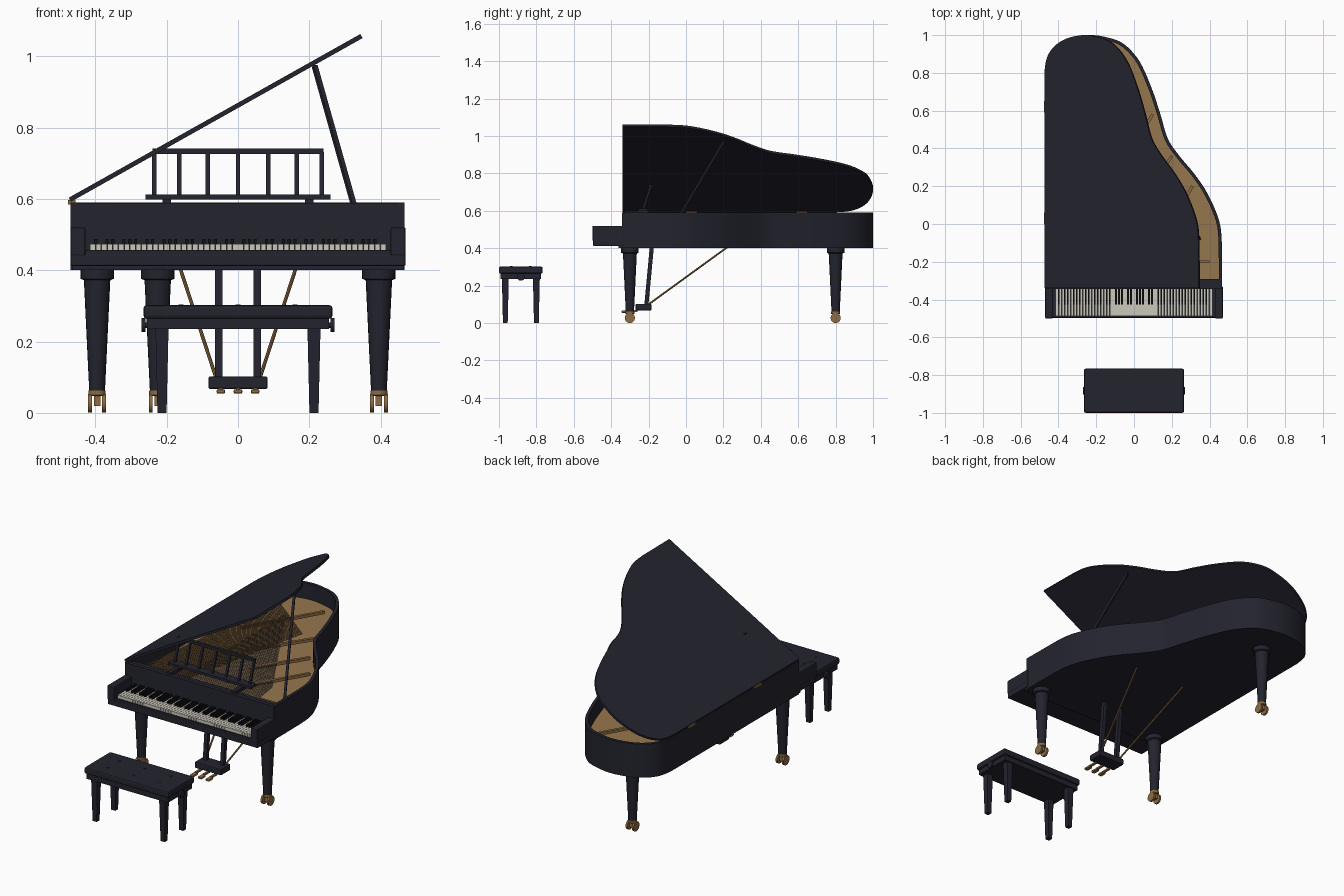
import bpy, bmesh, math
from mathutils import Vector, Matrix

if "Cube" in bpy.data.objects:
    bpy.data.objects.remove(bpy.data.objects["Cube"])


def material(name, r, g, b):
    m = bpy.data.materials.new(name)
    m.use_nodes = True
    m.diffuse_color = (r, g, b, 1)
    m.node_tree.nodes["Principled BSDF"].inputs["Base Color"].default_value = (r, g, b, 1)
    return m


LACQUER = material("dark lacquer", .017, .017, .028)
EBONY = material("black key", .006, .006, .008)
IVORY = material("ivory key", .60, .57, .50)
WOOD = material("soundboard wood", .30, .18, .075)
BRASS = material("brass", .27, .15, .055)
STEEL = material("steel string", .22, .22, .23)


def finish(name, bm, *mats, smooth=False, bevel=0):
    bmesh.ops.recalc_face_normals(bm, faces=bm.faces)
    mesh = bpy.data.meshes.new(name)
    bm.to_mesh(mesh)
    bm.free()
    ob = bpy.data.objects.new(name, mesh)
    bpy.context.collection.objects.link(ob)
    for m in mats:
        mesh.materials.append(m)
    if bevel:
        mod = ob.modifiers.new("Bevel", 'BEVEL')
        mod.width, mod.segments = bevel, 2
    if smooth:
        bpy.ops.object.select_all(action='DESELECT')
        ob.select_set(True)
        bpy.context.view_layer.objects.active = ob
        bpy.ops.object.shade_smooth_by_angle(angle=math.radians(35))
    return ob


def add_box(bm, lo, hi):
    lo, hi = Vector(lo), Vector(hi)
    m = Matrix.Translation((lo + hi) / 2) @ Matrix.Diagonal((hi - lo).to_4d())
    m[3][3] = 1
    bmesh.ops.create_cube(bm, size=1, matrix=m)


def box(name, lo, hi, mat, bevel=0):
    bm = bmesh.new()
    add_box(bm, lo, hi)
    return finish(name, bm, mat, bevel=bevel)


def add_beam(bm, a, b, r1, r2=None, sides=4):
    """Straight bar from a to b with a regular cross-section."""
    a, b = Vector(a), Vector(b)
    d = b - a
    spin = Matrix.Rotation(math.pi / sides, 4, 'Z')
    m = Matrix.Translation((a + b) / 2) @ d.to_track_quat('Z', 'Y').to_matrix().to_4x4() @ spin
    bmesh.ops.create_cone(bm, cap_ends=True, segments=sides, radius1=r1,
                          radius2=r1 if r2 is None else r2, depth=d.length, matrix=m)


def beams(name, pairs, r, mat, sides=4):
    bm = bmesh.new()
    for a, b in pairs:
        add_beam(bm, a, b, r, sides=sides)
    return finish(name, bm, mat, smooth=sides > 4)


# Curved plan outline: straight spine on the left, bent side on the right
FRONT = -.34
CURVE = [(.465, -.1), (.45, .02), (.39, .16), (.32, .265), (.245, .355), (.18, .45),
         (.14, .58), (.095, .715), (.03, .86), (-.05, .95), (-.13, .985), (-.24, 1),
         (-.365, .97), (-.445, .9), (-.47, .8)]


def outline(steps=5):
    p = [Vector(c) for c in [(.467, -.25)] + CURVE + [(-.47, .65)]]
    pts = [Vector((.467, FRONT))]
    for p0, p1, p2, p3 in zip(p, p[1:], p[2:], p[3:]):
        for i in range(steps):
            t = i / steps
            pts.append(.5 * (2 * p1 + (p2 - p0) * t + (2 * p0 - 5 * p1 + 4 * p2 - p3) * t * t
                             + (3 * p1 - p0 - 3 * p2 + p3) * t ** 3))
    return pts + [Vector((-.47, .8)), Vector((-.47, FRONT))]


def prism(name, pts, z0, z1, *mats):
    bm = bmesh.new()
    face = bm.faces.new([bm.verts.new((p.x, p.y, z0)) for p in pts])
    top = bmesh.ops.extrude_face_region(bm, geom=[face])["geom"]
    bmesh.ops.translate(bm, vec=(0, 0, z1 - z0),
                        verts=[v for v in top if isinstance(v, bmesh.types.BMVert)])
    if len(mats) > 1:
        for f in bm.faces:
            f.normal_update()
            if all(v.co.z > z1 - .001 for v in f.verts):
                f.material_index = 1
    return finish(name, bm, *mats, smooth=True)


# Case: base with the wooden soundboard on top, and the rim around it
plan = outline()
prism("case_base", plan, .40, .50, LACQUER, WOOD)
inner = []
for i, p in enumerate(plan):
    t = (plan[min(i + 1, len(plan) - 1)] - plan[max(i - 1, 0)]).normalized()
    inner.append(p + Vector((-t.y, t.x)) * .017)
prism("case_rim", plan + inner[::-1], .495, .59, LACQUER)

# Lid, propped open on its left edge
lid = prism("lid", [p + Vector((.47, 0)) for p in plan], 0, .013, LACQUER)
lid.location = (-.468, 0, .592)
lid.rotation_euler.y = -math.radians(29.3)
beams("lid_prop", [((.348, -.08, .50), (.215, .2, .972))], .009, LACQUER)
for i, y in enumerate((.03, .62)):
    box(f"lid_hinge_{i}", (-.476, y - .03, .584), (-.455, y + .03, .597), BRASS)

# Front of the case and keyboard surround
box("front_panel", (-.467, FRONT - .003, .44), (.467, -.32, .589), LACQUER)
box("pin_block", (-.45, -.33, .49), (.45, -.29, .583), LACQUER)
box("key_bed", (-.47, -.497, .412), (.47, -.33, .445), LACQUER, .004)
box("key_slip", (-.43, -.495, .44), (.43, -.488, .457), LACQUER)
box("lower_moulding", (-.465, -.36, .40), (.465, -.33, .415), LACQUER)
for s, side in ((1, "left"), (-1, "right")):
    x0, x1 = sorted((s * .428, s * .47))
    box(f"key_cheek_{side}", (x0, -.5, .44), (x1, -.33, .52), LACQUER, .005)

# Keys: 52 white, 36 black in the usual two and three grouping
white, black = bmesh.new(), bmesh.new()
step = .83 / 52
for i in range(52):
    x = -.415 + i * step
    add_box(white, (x + .0007, -.487, .445), (x + step - .0007, -.34, .474))
    if i < 51 and i % 7 in (0, 2, 3, 5, 6):
        add_box(black, (x + step - .0045, -.425, .46), (x + step + .0045, -.34, .488))
finish("white_keys", white, IVORY)
finish("black_keys", black, EBONY)


# Strings: steel treble fan and brass bass fan crossing above it
def fan(name, n, a0, a1, b0, b1, mat):
    pairs = []
    for i in range(n):
        t = i / (n - 1)
        pairs.append((Vector(a0).lerp(Vector(a1), t), Vector(b0).lerp(Vector(b1), t)))
    beams(name, pairs, .0017, mat)


fan("treble_strings", 56, (-.2, -.27, .53), (.28, -.27, .53), (-.2, .72, .53), (.25, -.05, .53), STEEL)
fan("bass_strings", 40, (-.43, -.27, .542), (-.16, -.27, .542), (-.3, .8, .542), (.02, .55, .542), BRASS)

# Frame struts over the soundboard
beams("frame_struts", [((-.12, .25, .525), (.10, .58, .525)), ((.02, .08, .525), (.2, .36, .525)),
                       ((.13, -.1, .525), (.31, .2, .525)), ((.2, -.2, .525), (.40, -.2, .525)),
                       ((-.3, .45, .525), (-.06, .86, .525))], .011, BRASS)
box("tuning_rail", (-.43, -.29, .50), (.3, -.25, .53), BRASS)

# Music desk leaning back above the case front
y0, y1 = -.23, -.19
box("desk_shelf", (-.26, y0 - .025, .598), (.26, y0 + .025, .612), LACQUER)
box("desk_top_rail", (-.24, y1 - .008, .726), (.24, y1 + .008, .741), LACQUER)
beams("desk_bars", [((x, y0, .605), (x, y1, .73)) for x in
                    (-.235, -.165, -.085, 0, .085, .165, .235)], .0085, LACQUER)
for i, x in enumerate((-.2, .2)):
    box(f"desk_slide_{i}", (x - .012, -.33, .58), (x + .012, -.2, .60), LACQUER)


# Legs with stepped collars and double-wheel casters
def turned(name, loc, profile, mat, sides=20):
    bm = bmesh.new()
    rings = []
    for r, z in profile:
        rings.append([bm.verts.new((loc[0] + r * math.cos(k * math.tau / sides),
                                    loc[1] + r * math.sin(k * math.tau / sides), z)) for k in range(sides)])
    for a, b in zip(rings, rings[1:]):
        for k in range(sides):
            bm.faces.new((a[k], a[k - 1], b[k - 1], b[k]))
    bm.faces.new(rings[0])
    bm.faces.new(rings[-1])
    return finish(name, bm, mat, smooth=True)


for name, x, y in (("front_left", .395, -.3), ("front_right", -.395, -.3), ("back", -.225, .8)):
    turned(name + "_leg", (x, y), [(.022, .06), (.037, .372), (.047, .376), (.047, .402)], LACQUER)
    turned(name + "_ferrule", (x, y), [(.022, .048), (.024, .05), (.024, .063)], BRASS)
    bm = bmesh.new()
    add_box(bm, (x - .009, y - .014, .02), (x + .009, y + .014, .05))
    for s in (-1, 1):
        add_beam(bm, (x + s * .014, y, .027), (x + s * .025, y, .027), .027, sides=18)
    finish(name + "_caster", bm, BRASS, smooth=True)

# Pedal lyre
box("pedal_box", (-.083, -.27, .067), (.083, -.185, .102), LACQUER, .005)
beams("lyre_posts", [((s * .054, -.212, .095), (s * .054, -.183, .405)) for s in (-1, 1)], .0155, LACQUER)
beams("lyre_braces", [((s * .062, -.2, .10), (s * .162, .22, .405)) for s in (-1, 1)], .005, BRASS, 8)
for i, x in enumerate((-.048, 0, .048)):
    box(f"pedal_{i}", (x - .006, -.31, .06), (x + .006, -.26, .07), BRASS)
    box(f"pedal_tip_{i}", (x - .012, -.345, .054), (x + .012, -.305, .066), BRASS, .004)

# Bench
YC = -.883
box("bench_cushion", (-.265, YC - .117, .264), (.265, YC + .117, .302), LACQUER, .009)
box("bench_apron", (-.255, YC - .108, .235), (.255, YC + .108, .266), LACQUER)
bm = bmesh.new()
for x in (-.213, .213):
    for y in (YC - .083, YC + .083):
        add_beam(bm, (x, y, 0), (x, y, .24), .018, .026)
finish("bench_legs", bm, LACQUER)
for s, side in ((1, "left"), (-1, "right")):
    beams(f"bench_knob_{side}", [((s * .25, YC, .246), (s * .262, YC, .246))], .008, LACQUER, 12)
    beams(f"bench_knob_grip_{side}", [((s * .26, YC, .246), (s * .271, YC, .246))], .02, LACQUER, 16)
beams("bench_buttons", [((x, YC + y, .299), (x, YC + y, .304)) for x in (-.16, 0, .16)
                        for y in (-.05, .05)], .007, LACQUER, 10)
